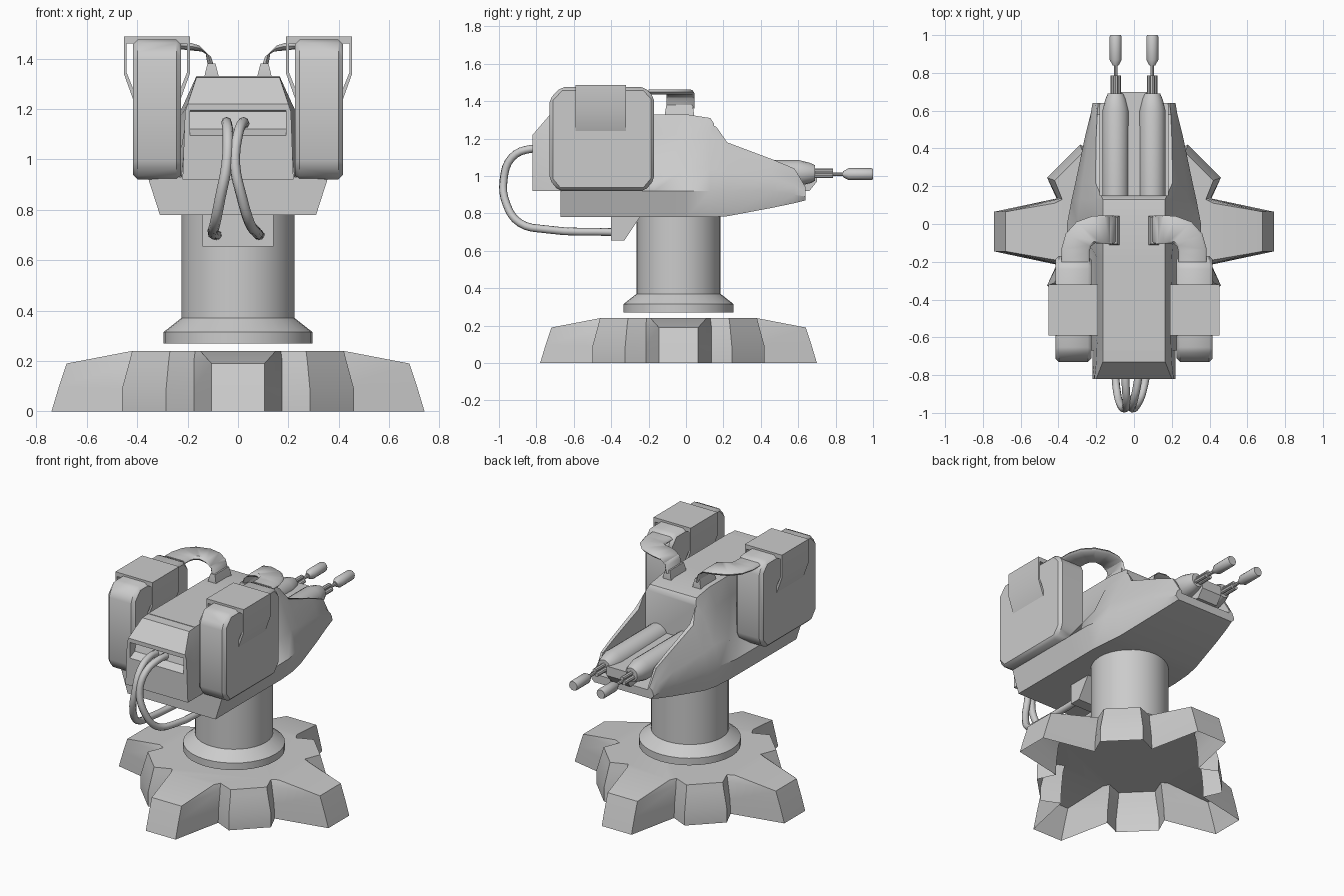
import bpy
import bmesh
from math import radians, sin, cos, tau
from mathutils import Vector

cube = bpy.data.objects.get("Cube")
if cube:
    bpy.data.objects.remove(cube, do_unlink=True)

GREY = (0.6, 0.6, 0.6, 1.0)
metal = bpy.data.materials.new("light_grey_metal")
metal.use_nodes = True
metal.diffuse_color = GREY
metal.node_tree.nodes["Principled BSDF"].inputs["Base Color"].default_value = GREY
CENTRE_Y = -0.04


def finish(obj, angle=35):
    """Assign the material and smooth the gentle edges."""
    if not obj.data.materials:
        obj.data.materials.append(metal)
    bpy.ops.object.select_all(action="DESELECT")
    obj.select_set(True)
    bpy.context.view_layer.objects.active = obj
    bpy.ops.object.shade_smooth_by_angle(angle=radians(angle))
    return obj


def loft(name, rings, cap_start=True, cap_end=True, angle=35, bevel=0.0):
    """Skin a run of closed rings that have equal point counts."""
    bm = bmesh.new()
    rows = [[bm.verts.new(p) for p in ring] for ring in rings]
    count = len(rows[0])
    for low, high in zip(rows, rows[1:]):
        for i in range(count):
            j = (i + 1) % count
            bm.faces.new((low[i], low[j], high[j], high[i]))
    if cap_start:
        bm.faces.new(rows[0][::-1])
    if cap_end:
        bm.faces.new(rows[-1])
    bmesh.ops.recalc_face_normals(bm, faces=bm.faces)
    if bevel:
        bmesh.ops.bevel(bm, geom=bm.edges[:], offset=bevel, segments=1, affect="EDGES")
    mesh = bpy.data.meshes.new(name)
    bm.to_mesh(mesh)
    bm.free()
    obj = bpy.data.objects.new(name, mesh)
    bpy.context.collection.objects.link(obj)
    return finish(obj, angle)


def prism_x(name, profile, x0, x1, **options):
    """Extrude a (y, z) profile along x."""
    return loft(name, [[(x, y, z) for y, z in profile] for x in (x0, x1)], **options)


def prism_y(name, profile, y0, y1, **options):
    """Extrude an (x, z) profile along y."""
    return loft(name, [[(x, y, z) for x, z in profile] for y in (y0, y1)], **options)


def lathe_y(name, profile, x, z, sides=16):
    """Turn (y, radius) points around a line parallel to y."""
    return loft(name, [[(x + r * cos(tau * i / sides), y, z + r * sin(tau * i / sides))
                        for i in range(sides)] for y, r in profile])


def mirrored(half):
    """Complete a half section listed from bottom to top."""
    return half + [(-x, z) for x, z in reversed(half)]


def cut(obj, cutter):
    """Subtract a hidden cutter."""
    cutter.hide_render = True
    cutter.hide_set(True)
    cutter.display_type = "WIRE"
    mod = obj.modifiers.new("cut", "BOOLEAN")
    mod.object, mod.operation, mod.solver = cutter, "DIFFERENCE", "EXACT"
    bpy.context.view_layer.objects.active = obj
    bpy.ops.object.modifier_apply(modifier=mod.name)
    bpy.data.objects.remove(cutter, do_unlink=True)
    finish(obj)


# Base: hollow shell with four long feet and four short corner lobes
def base_ring(arm, valley, lobe):
    quarter = [(arm[0], -arm[1], arm[2]), arm, valley, lobe,
               (lobe[1], lobe[0], lobe[2]), (valley[1], valley[0], valley[2])]
    ring = []
    for turn in range(4):
        for x, y, z in quarter:
            for _ in range(turn):
                x, y = -y, x
            ring.append((x, y + CENTRE_Y, z))
    return ring


loft("base_shell", [
    base_ring((0.74, 0.105, 0), (0.41, 0.175, 0), (0.46, 0.285, 0)),
    base_ring((0.71, 0.105, 0.1), (0.405, 0.175, 0.09), (0.46, 0.285, 0.09)),
    base_ring((0.68, 0.105, 0.19), (0.39, 0.175, 0.2), (0.43, 0.275, 0.2)),
    base_ring((0.42, 0.15, 0.24), (0.38, 0.17, 0.24), (0.42, 0.27, 0.24)),
], cap_start=False, angle=50)

# Pedestal column with flared foot
SIDES = 32
loft("pedestal", [[(r * cos(tau * i / SIDES), CENTRE_Y + r * sin(tau * i / SIDES), z)
                   for i in range(SIDES)]
                  for r, z in ((0.295, 0.27), (0.295, 0.315), (0.225, 0.37), (0.225, 0.8))])

# Turret body: sections run from the back towards the muzzles
sections = [
    (-0.67, [(0.31, 0.78), (0.355, 0.92), (0.225, 0.93), (0.195, 1.22), (0.165, 1.33)]),
    (-0.17, [(0.31, 0.78), (0.355, 0.92), (0.24, 0.96), (0.2, 1.22), (0.165, 1.33)]),
    (0.0, [(0.31, 0.78), (0.355, 0.92), (0.3, 1.04), (0.215, 1.22), (0.165, 1.33)]),
    (0.13, [(0.3, 0.78), (0.33, 0.92), (0.285, 1.04), (0.21, 1.22), (0.165, 1.31)]),
    (0.22, [(0.285, 0.785), (0.31, 0.92), (0.275, 1.02), (0.23, 1.12), (0.205, 1.18)]),
    (0.46, [(0.24, 0.83), (0.26, 0.92), (0.24, 0.99), (0.22, 1.05), (0.2, 1.09)]),
    (0.58, [(0.215, 0.855), (0.23, 0.9), (0.22, 0.95), (0.205, 0.99), (0.195, 1.04)]),
    (0.64, [(0.2, 0.87), (0.22, 0.89), (0.215, 0.91), (0.205, 0.93), (0.19, 0.94)]),
]
body = loft("turret_body", [[(x, y, z) for x, z in mirrored(half)] for y, half in sections])
cut(body, prism_x("gun_bay_cutter", [(0.15, 0.96), (0.8, 0.91), (0.8, 1.4), (0.15, 1.4)],
                  -0.18, 0.18))

# Rear block with a sloped top and a cable recess
rear_sections = [
    (-0.82, [(0.22, 0.92), (0.21, 1.19), (0.2, 1.22)]),
    (-0.73, [(0.22, 0.92), (0.2, 1.22), (0.165, 1.325)]),
    (-0.6, [(0.22, 0.92), (0.195, 1.22), (0.165, 1.33)]),
]
rear = loft("rear_block", [[(x, y, z) for x, z in mirrored(h)] for y, h in rear_sections])
cut(rear, prism_x("recess_cutter", [(-0.9, 1.2), (-0.75, 1.19), (-0.77, 1.12), (-0.83, 1.09),
                                    (-0.9, 1.09)], -0.19, 0.19))

# Cable box beneath the body
prism_x("cable_box", [(-0.4, 0.79), (-0.4, 0.655), (-0.33, 0.655), (-0.24, 0.79)], -0.14, 0.14)
# Bridge between the guns
prism_x("gun_bridge", [(0.15, 0.94), (0.66, 0.92), (0.7, 0.97), (0.7, 1.03), (0.15, 1.04)],
        -0.07, 0.07)


# Paired parts
for side, s in (("left", 1), ("right", -1)):
    # Side pod, chamfered at its corners
    pod = [(-0.73, 0.98), (-0.68, 0.92), (-0.22, 0.92), (-0.17, 0.98),
           (-0.17, 1.42), (-0.22, 1.475), (-0.67, 1.475), (-0.73, 1.41)]
    prism_x(side + "_pod", pod, s * 0.226, s * 0.416, bevel=0.018)

    # Strap over the pod, standing off its sides
    outer = [(0.095, 1.24), (0.131, 1.34), (0.131, 1.488)]
    inner = [(0.12, 1.46), (0.12, 1.345), (0.09, 1.27)]
    strap = outer + [(-x, z) for x, z in outer[::-1]]
    strap += [(-x, z) for x, z in inner[::-1]] + inner
    prism_y(side + "_pod_strap", [(s * (0.322 + x), z) for x, z in strap], -0.59, -0.32)

    # Flat feed duct sweeping from the pod to the roof
    path = [((0.31, -0.2, 1.45), (1, 0, 0), (0, 0, 1)),
            ((0.31, -0.14, 1.45), (1, 0.1, 0), (0, 0, 1)),
            ((0.295, -0.085, 1.45), (0.9, 0.45, 0), (0, 0, 1)),
            ((0.255, -0.045, 1.45), (0.65, 0.75, 0), (0, 0, 1)),
            ((0.2, -0.03, 1.448), (0.25, 1, 0), (0, 0, 1)),
            ((0.15, -0.03, 1.44), (0, 1, 0), (0.4, 0, 1)),
            ((0.118, -0.03, 1.415), (0, 1, 0), (1, 0, 0.7)),
            ((0.105, -0.03, 1.36), (0, 1, 0), (1, 0, 0))]
    rings = []
    for centre, across, up in path:
        c = Vector(centre)
        a = Vector(across).normalized() * 0.075
        u = Vector(up).normalized() * 0.013
        ring = (c + a * 0.85 - u, c + a, c + a * 0.85 + u,
                c - a * 0.85 + u, c - a, c - a * 0.85 - u)
        rings.append([(s * p.x, p.y, p.z) for p in ring])
    loft(side + "_feed_duct", rings, angle=50)

    # Duct socket on the roof
    loft(side + "_duct_socket", [
        [(s * (0.105 + i * w), -0.035 + j * d, z) for i, j in ((-1, -1), (1, -1), (1, 1), (-1, 1))]
        for w, d, z in ((0.03, 0.077, 1.32), (0.026, 0.077, 1.34), (0.016, 0.07, 1.38))])

    # Gun: housing, three thin rods, spindle and muzzle
    gx, gz = s * 0.097, 1.01
    lathe_y(side + "_gun_housing", [(0.15, 0.07), (0.6, 0.07), (0.66, 0.055), (0.69, 0.042)],
            gx, gz + 0.006)
    for n in range(3):
        a = tau * (n / 3 + 0.25)
        lathe_y(f"{side}_gun_rod_{n + 1}", [(0.67, 0.013), (0.785, 0.013)],
                gx + 0.016 * cos(a), gz + 0.016 * sin(a), sides=8)
    lathe_y(side + "_gun_spindle", [(0.7, 0.01), (0.87, 0.01)], gx, gz, sides=8)
    lathe_y(side + "_muzzle", [(0.84, 0.016), (0.87, 0.032), (0.99, 0.032), (1.0, 0.028)],
            gx, gz, sides=12)

# Two cables looping from the rear recess to the cable box
loop = [(-0.74, 1.14), (-0.83, 1.145), (-0.93, 1.1), (-0.975, 0.98), (-0.96, 0.85),
        (-0.89, 0.75), (-0.75, 0.715), (-0.38, 0.7)]
drift = {"left": (0.025, 0.02, 0.0, -0.012, 0.015, 0.045, 0.07, 0.085),
         "right": (-0.045, -0.045, -0.04, -0.045, -0.07, -0.09, -0.1, -0.085)}
for side, offsets in drift.items():
    curve = bpy.data.curves.new(side + "_cable", "CURVE")
    curve.dimensions = "3D"
    curve.bevel_depth, curve.bevel_resolution, curve.resolution_u = 0.021, 2, 4
    curve.use_fill_caps = True
    spline = curve.splines.new("BEZIER")
    spline.bezier_points.add(len(loop) - 1)
    for point, x, (y, z) in zip(spline.bezier_points, offsets, loop):
        point.co = (x, y, z)
        point.handle_left_type = point.handle_right_type = "AUTO"
    cable = bpy.data.objects.new(side + "_cable", curve)
    bpy.context.collection.objects.link(cable)
    curve.materials.append(metal)
